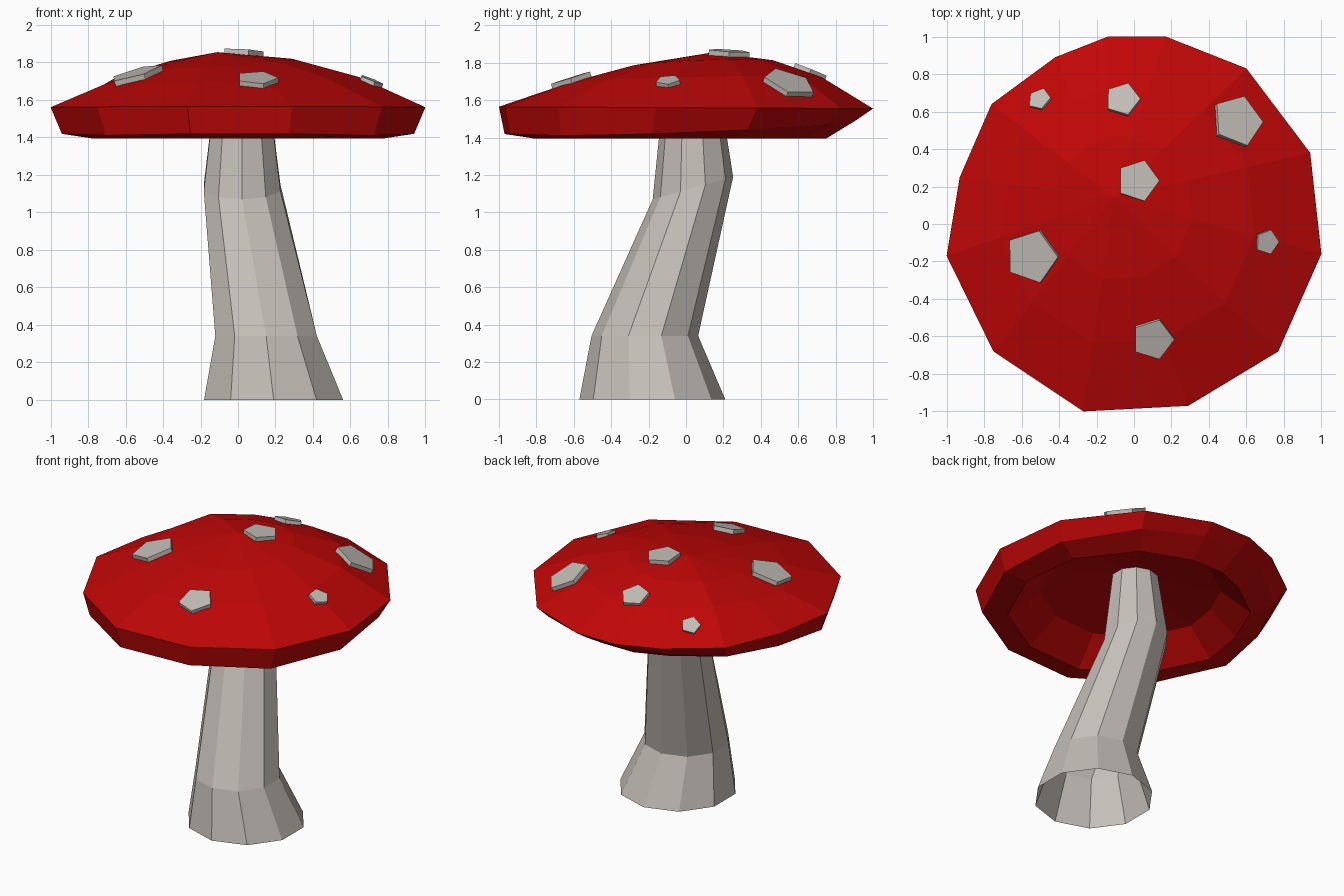
import bpy, math
from mathutils import Vector
from mathutils.bvhtree import BVHTree

if "Cube" in bpy.data.objects:
    bpy.data.objects.remove(bpy.data.objects["Cube"])


def material(name, rgb):
    m = bpy.data.materials.new(name)
    m.diffuse_color = (*rgb, 1)
    m.use_nodes = True
    m.node_tree.nodes["Principled BSDF"].inputs["Base Color"].default_value = m.diffuse_color
    return m


def build(name, verts, faces, mat):
    me = bpy.data.meshes.new(name)
    me.from_pydata([tuple(v) for v in verts], [], faces)
    me.materials.append(mat)
    ob = bpy.data.objects.new(name, me)
    bpy.context.collection.objects.link(ob)
    return ob


def bridge(rings, n):
    """Quads between consecutive rings of n vertices, listed bottom to top."""
    return [(r * n + i, r * n + (i + 1) % n, (r + 1) * n + (i + 1) % n, (r + 1) * n + i)
            for r in range(rings - 1) for i in range(n)]


red = material("cap_red", (0.53, 0.002, 0.002))
cream = material("stem_cream", (0.56, 0.52, 0.48))
pale = material("spot_pale", (0.54, 0.51, 0.47))

# Stem: leaning open tube (centre x, y, z, radius, tilt towards the back)
stem_rings = [(0.19, -0.18, 0.0, 0.39, 0), (0.15, -0.22, 0.34, 0.285, 0),
              (0.022, 0.037, 1.13, 0.215, 0.06), (0.02, 0.03, 1.66, 0.148, 0)]
N = 10
verts = []
for x, y, z, r, tilt in stem_rings:
    for i in range(N):
        a = 2 * math.pi * (i + 0.5) / N
        verts.append((x + r * math.cos(a), y + r * math.sin(a), z + tilt * math.sin(a)))
build("stem", verts, bridge(len(stem_rings), N), cream)

# Cap: irregular outline, hollow underside, rolled rim and off-centre dome
outline = [(1.0, -0.16), (0.94, 0.38), (0.6, 0.83), (0.17, 1.0), (-0.14, 1.0),
           (-0.42, 0.89), (-0.76, 0.64), (-0.93, 0.25), (-1.0, -0.17),
           (-0.75, -0.68), (-0.27, -1.0), (0.29, -0.97), (0.77, -0.68)]
M = len(outline)
apex = Vector((-0.11, 0.14, 1.855))
verts = [Vector((0.02, 0.03, 1.64))]
# underside ring, lip, lower rim, rim: scale, z, centre y, slope in y, drop at the sides
for s, z, cy, slope, drop in [(0.58, 1.55, -0.02, 0, 0), (0.78, 1.395, -0.03, 0, 0),
                              (0.94, 1.465, -0.03, 0.035, 0.04), (1, 1.56, 0, -0.005, 0)]:
    verts += [Vector((s * x, cy + s * y, z + slope * y - drop * abs(x))) for x, y in outline]
bump = {5: 0.02, 6: 0.04, 7: 0.02}  # fuller back left shoulder
for t, z in [(0.68, 1.705), (0.38, 1.795)]:
    for i, (x, y) in enumerate(outline):
        lift = bump.get(i, 0) * (1 if t > 0.5 else 0.5)
        verts.append(Vector((apex.x + t * (x - apex.x), apex.y + t * (y - apex.y),
                             z + 0.02 * x + 0.015 * y + lift)))
verts.append(apex)
faces = [tuple(k + 1 for k in f) for f in bridge(6, M)]
last = len(verts) - 1
for i in range(M):
    j = (i + 1) % M
    faces.append((0, 1 + j, 1 + i))
    faces.append((last - M + i, last - M + j, last))
build("cap", verts, faces, red)
tree = BVHTree.FromPolygons(verts, faces)


def height(x, y):
    return tree.ray_cast(Vector((x, y, 5)), Vector((0, 0, -1)))[0].z


# Spots: five-sided plates laid on the cap (x, y, radius)
spots = [(-0.50, 0.66, 0.065), (-0.06, 0.66, 0.095), (0.545, 0.545, 0.145), (0.02, 0.23, 0.115),
         (-0.54, -0.17, 0.147), (0.10, -0.61, 0.115), (0.705, -0.095, 0.068)]
for k, (x, y, r) in enumerate(spots):
    d = 0.1
    normal = Vector((height(x - d, y) - height(x + d, y),
                     height(x, y - d) - height(x, y + d), 2 * d)).normalized()
    rot = Vector((0, 0, 1)).rotation_difference(normal)
    base = Vector((x, y, height(x, y)))
    h = 0.01 + 0.13 * r
    pts = []
    for z in (-0.03, h):
        for i in range(5):
            a = 2 * math.pi * i / 5
            pts.append(base + rot @ Vector((r * math.cos(a), r * math.sin(a), z)))
    build(f"spot_{k + 1}", pts,
          bridge(2, 5) + [(4, 3, 2, 1, 0), (5, 6, 7, 8, 9)], pale)
